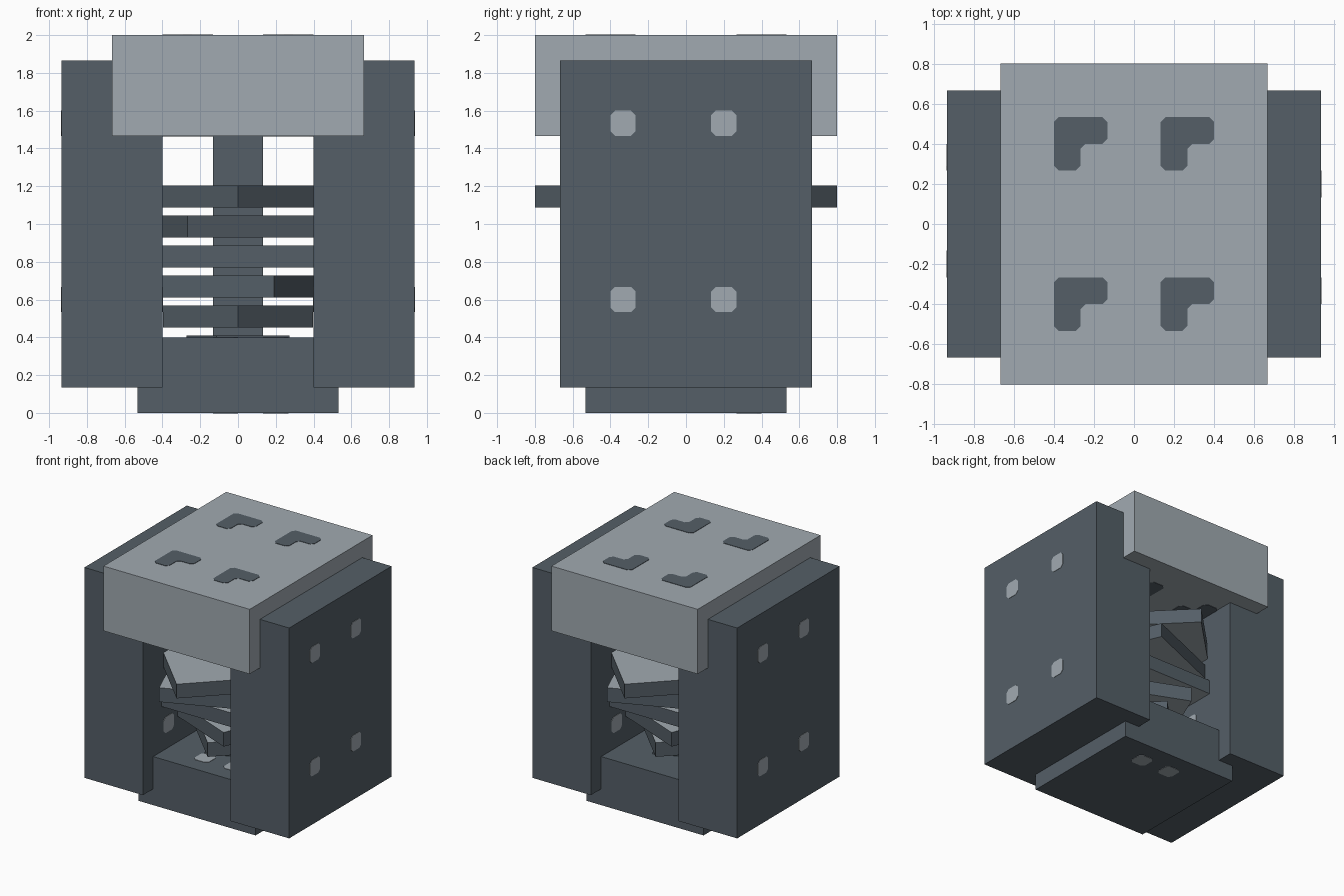
import bpy
import bmesh
from math import radians, sqrt
from mathutils import Matrix, Vector

cube = bpy.data.objects.get("Cube")
if cube:
    bpy.data.objects.remove(cube, do_unlink=True)


def make_material(name, color):
    mat = bpy.data.materials.new(name)
    mat.use_nodes = True
    mat.diffuse_color = color
    mat.node_tree.nodes["Principled BSDF"].inputs["Base Color"].default_value = color
    return mat


DARK = make_material("dark slate", (0.089, 0.114, 0.136, 1))
LIGHT = make_material("light grey", (0.356, 0.402, 0.440, 1))
U = 2 / 15  # grid module


def finish(name, bm, *mats):
    bmesh.ops.recalc_face_normals(bm, faces=bm.faces)
    mesh = bpy.data.meshes.new(name)
    bm.to_mesh(mesh)
    bm.free()
    for mat in mats:
        mesh.materials.append(mat)
    obj = bpy.data.objects.new(name, mesh)
    bpy.context.collection.objects.link(obj)
    return obj


def box(name, low, high, mat, turn=0, cap_mat=None):
    """Box between two corners, turned about z, with optional cap colour."""
    low, high = Vector(low), Vector(high)
    bm = bmesh.new()
    bmesh.ops.create_cube(bm, size=1)
    bmesh.ops.scale(bm, vec=high - low, verts=bm.verts)
    bmesh.ops.translate(bm, vec=(low + high) / 2, verts=bm.verts)
    bmesh.ops.rotate(bm, matrix=Matrix.Rotation(radians(turn), 3, 'Z'), verts=bm.verts)
    bm.normal_update()
    if cap_mat:
        for face in bm.faces:
            face.material_index = int(abs(face.normal.z) > 0.9)
    return finish(name, bm, mat, *([cap_mat] if cap_mat else []))


def plates(name, outline, centers, frame, mat, cut=0.024):
    """Thin chamfered inlays sharing one outline, laid out on a face frame."""
    points = [Vector(p) for p in outline]
    loop = []
    for i, p in enumerate(points):
        for q in (points[i - 1], points[(i + 1) % len(points)]):
            loop.append(p + (q - p).normalized() * cut)
    bm = bmesh.new()
    for center in centers:
        face = bm.faces.new([bm.verts.new((p.x + center[0], p.y + center[1], -0.002)) for p in loop])
        ext = bmesh.ops.extrude_face_region(bm, geom=[face])
        top = [v for v in ext["geom"] if isinstance(v, bmesh.types.BMVert)]
        bmesh.ops.translate(bm, vec=(0, 0, 0.005), verts=top)
    bm.transform(frame)
    return finish(name, bm, mat)


# Main blocks
box("base", (-4 * U, -4 * U, 0), (4 * U, 4 * U, 3 * U), DARK)
box("lid", (-5 * U, -6 * U, 11 * U), (5 * U, 6 * U, 15 * U), LIGHT)
box("column", (-U, -U, 2.9 * U), (U, U, 11 * U), DARK)
box("left_panel", (3 * U, -5 * U, U), (7 * U, 5 * U, 14 * U), DARK)
box("right_panel", (-7 * U, -5 * U, U), (-3 * U, 5 * U, 14 * U), DARK)

# Twisting stack of square slabs, shrinking downwards
for i in range(6):
    half = (0.8 - 0.101 * i) / sqrt(2)
    top = 1.205 - 0.159 * i
    box(f"slab_{i + 1}", (-half, -half, top - 0.117), (half, half, top),
        DARK, turn=45 - 22.5 * i, cap_mat=LIGHT)

# Inlay shapes
h = U / 2
SQUARE = [(-h, -h), (h, -h), (h, h), (-h, h)]
ELBOW = [(-U, -U), (0, -U), (0, 0), (U, 0), (U, U), (-U, U)]
FLIP = Matrix.Rotation(radians(180), 4, 'X')

# Elbow inlays on both faces of the lid
elbows = [(x, y) for x in (-2 * U, 2 * U) for y in (-3 * U, 3 * U)]
plates("lid_top_inlays", ELBOW, elbows, Matrix.Translation((0, 0, 15 * U)), DARK)
plates("lid_underside_inlays", ELBOW, elbows, Matrix.Translation((0, 0, 11 * U)) @ FLIP, DARK)

# Square inlays on both faces of the base
squares = [(-h, -2.5 * U), (1.5 * U, -2.5 * U)]
plates("base_top_inlays", SQUARE, squares, Matrix.Translation((0, 0, 3 * U)), LIGHT)
plates("base_underside_inlays", SQUARE, squares, FLIP, LIGHT)

# Square inlays on the outer and inner faces of the side panels
SIDE = Matrix(((0, 0, 1, 0), (1, 0, 0, 0), (0, 1, 0, 0), (0, 0, 0, 1)))
spots = [(y, z) for y in (-2.5 * U, 1.5 * U) for z in (4.5 * U, 11.5 * U)]
for label, x in (("outer", 7 * U), ("inner", -3 * U)):
    for side, angle in (("positive", 0), ("negative", 180)):
        frame = Matrix.Rotation(radians(angle), 4, 'Z') @ Matrix.Translation((x, 0, 0)) @ SIDE
        plates(f"{label}_panel_inlays_{side}", SQUARE, spots, frame, LIGHT)
